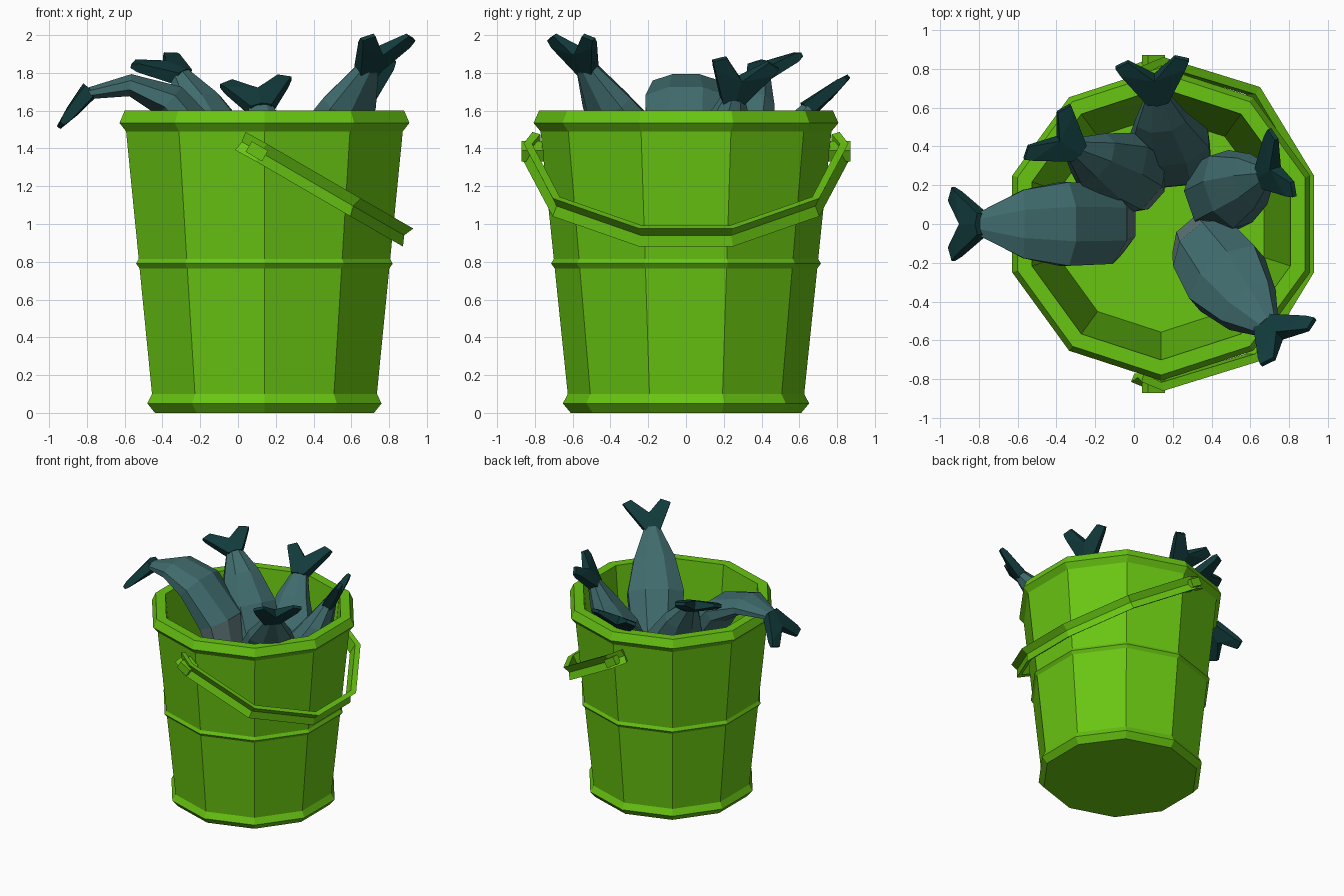
import bpy, bmesh, math
from mathutils import Vector as V, Matrix

if "Cube" in bpy.data.objects:
    bpy.data.objects.remove(bpy.data.objects["Cube"])


def material(name, rgb):
    m = bpy.data.materials.new(name)
    m.diffuse_color = (*rgb, 1)
    m.use_nodes = True
    m.node_tree.nodes["Principled BSDF"].inputs["Base Color"].default_value = m.diffuse_color
    return m


GREEN = material("bucket_green", (0.14, 0.56, 0.006))
TEAL = material("fish_teal", (0.052, 0.15, 0.155))
DARK = material("tail_dark_teal", (0.006, 0.043, 0.045))
GREY = material("head_grey", (0.13, 0.21, 0.215))


def finish(bm, name, *mats):
    bmesh.ops.recalc_face_normals(bm, faces=bm.faces)
    me = bpy.data.meshes.new(name)
    bm.to_mesh(me)
    bm.free()
    for m in mats:
        me.materials.append(m)
    ob = bpy.data.objects.new(name, me)
    bpy.context.collection.objects.link(ob)
    return ob


def loft(name, rings, mats, second_from=999):
    """Skin closed rings, cap both ends; strips from second_from use mats[1]."""
    bm = bmesh.new()
    vs = [[bm.verts.new(p) for p in r] for r in rings]
    n = len(rings[0])
    for i in range(len(vs) - 1):
        for k in range(n):
            j = (k + 1) % n
            f = bm.faces.new((vs[i][k], vs[i][j], vs[i + 1][j], vs[i + 1][k]))
            f.material_index = int(i >= second_from)
    bm.faces.new(vs[0])
    bm.faces.new(vs[-1]).material_index = int(second_from < 999)
    return finish(bm, name, *mats)


# Bucket: ten-sided turned profile (radius, z), outside up then inside down
CX = 0.14
profile = [(0.61, 0), (0.652, 0.05), (0.626, 0.1), (0.695, 0.765), (0.714, 0.79),
           (0.70, 0.815), (0.77, 1.49), (0.807, 1.535), (0.778, 1.6),
           (0.70, 1.6), (0.557, 0.15)]
angles = [math.pi / 2 + k * math.pi / 5 for k in range(10)]
loft("bucket", [[(CX + r * math.cos(a), r * math.sin(a), z) for a in angles]
                for r, z in profile], [GREEN])

# Handle: grooved strip swept along a half decagon, tilted forward
half = [V((0.02, 0.79, 1.435)), V((0.12, 0.835, 1.38)),
        V((0.61, 0.685, 1.095)), V((0.88, 0.24, 0.94))]
path = half + [V((p.x, -p.y, p.z)) for p in reversed(half)]
n = V((0.497, 0, 0.868))
section = [(0.025, -0.055), (0.0, 0), (0.025, 0.055), (-0.02, 0.05), (-0.02, -0.05)]
rings = []
for i, p in enumerate(path):
    t = (path[min(i + 1, len(path) - 1)] - path[max(i - 1, 0)]).normalized()
    o = n.cross(t).normalized()
    if o.dot(p - V((CX, 0, 1.38))) < 0:
        o = -o
    rings.append([p + o * a + n * b for a, b in section])
loft("handle", rings, [GREEN])

# Pivot pegs joining the handle to the bucket
for side, y in (("back", 0.8), ("front", -0.8)):
    bm = bmesh.new()
    bmesh.ops.create_cube(bm, size=1, matrix=Matrix.Translation((0.1, y, 1.385))
                          @ Matrix.Rotation(math.radians(30), 4, 'Y')
                          @ Matrix.Diagonal((0.1, 0.14, 0.065, 1)))
    finish(bm, "pivot_peg_" + side, GREEN)


def fish(name, spine, tip_a, tip_b):
    """spine: (x, y, z, half width, half thickness) from tail root to nose."""
    tip_a, tip_b = V(tip_a), V(tip_b)
    wide = (tip_b - tip_a).normalized()
    pts = [V(s[:3]) for s in spine]
    rings = []
    for i, s in enumerate(spine):
        t = (pts[min(i + 1, len(pts) - 1)] - pts[max(i - 1, 0)]).normalized()
        w = (wide - t * wide.dot(t)).normalized()
        up = w.cross(t)
        rings.append([pts[i] + w * s[3] * 1.06 * math.cos(a) + up * s[4] * 1.06 * math.sin(a)
                      for a in [(k + 0.5) * math.pi / 4 for k in range(8)]])
    loft(name + "_body", rings, [TEAL, GREY], 3)

    # Forked tail: two lobes thick at the root, thin at the tips
    mid = (tip_a + tip_b) / 2
    root = pts[0]
    notch = root.lerp(mid, 0.5)
    along = (mid - root).normalized()
    normal = wide.cross(along).normalized()
    bm = bmesh.new()
    for sgn, tip in ((-1, tip_a), (1, tip_b)):
        outline = [(root - along * 0.03, 0.05), (root - along * 0.03 + wide * sgn * 0.055, 0.035),
                   (root.lerp(tip, 0.7) + wide * sgn * 0.035, 0.025),
                   (tip - along * 0.03, 0.012),
                   (tip - wide * sgn * 0.07, 0.012), (notch, 0.035)]
        top = [bm.verts.new(p + normal * h) for p, h in outline]
        low = [bm.verts.new(p - normal * h) for p, h in outline]
        for loop in (top, low):
            bm.faces.new((loop[0], loop[1], loop[2], loop[5]))
            bm.faces.new((loop[2], loop[3], loop[4], loop[5]))
        for k in range(5):
            bm.faces.new((top[k], top[k + 1], low[k + 1], low[k]))
    bmesh.ops.remove_doubles(bm, verts=bm.verts, dist=0.0005)
    finish(bm, name + "_tail", DARK)


# Five fish, tails up, heads down in the bucket
fish("left_fish",
     [(-0.80, 0, 1.69, 0.06, 0.03), (-0.57, 0, 1.735, 0.18, 0.06), (-0.36, 0, 1.65, 0.22, 0.10),
      (-0.16, 0, 1.40, 0.21, 0.14), (-0.11, 0, 1.12, 0.16, 0.12), (-0.11, 0, 0.9, 0.06, 0.05)],
     (-0.95, 0.19, 1.51), (-0.95, -0.19, 1.51))
fish("back_left_fish",
     [(-0.31, 0.39, 1.79, 0.06, 0.05), (-0.21, 0.34, 1.64, 0.14, 0.10), (-0.10, 0.28, 1.43, 0.21, 0.14),
      (-0.01, 0.23, 1.2, 0.20, 0.15), (0.03, 0.2, 0.92, 0.15, 0.12), (0.04, 0.2, 0.7, 0.06, 0.05)],
     (-0.59, 0.35, 1.85), (-0.35, 0.63, 1.91))
fish("back_fish",
     [(0.12, 0.66, 1.62, 0.06, 0.04), (0.14, 0.54, 1.47, 0.13, 0.08), (0.18, 0.42, 1.26, 0.21, 0.13),
      (0.20, 0.34, 1.02, 0.20, 0.15), (0.20, 0.31, 0.76, 0.15, 0.12), (0.2, 0.3, 0.55, 0.06, 0.05)],
     (-0.10, 0.83, 1.75), (0.28, 0.87, 1.79))
fish("right_fish",
     [(0.68, 0.25, 1.67, 0.06, 0.05), (0.61, 0.22, 1.50, 0.14, 0.10), (0.50, 0.18, 1.30, 0.20, 0.14),
      (0.42, 0.14, 1.07, 0.20, 0.15), (0.40, 0.13, 0.8, 0.15, 0.12), (0.4, 0.13, 0.58, 0.06, 0.05)],
     (0.71, 0.50, 1.85), (0.84, 0.15, 1.89))
fish("front_right_fish",
     [(0.69, -0.53, 1.83, 0.06, 0.05), (0.59, -0.42, 1.64, 0.16, 0.10), (0.48, -0.28, 1.43, 0.22, 0.14),
      (0.38, -0.14, 1.2, 0.19, 0.15), (0.34, -0.09, 0.93, 0.15, 0.12), (0.33, -0.08, 0.7, 0.06, 0.05)],
     (0.67, -0.74, 2.0), (0.95, -0.5, 2.0))
